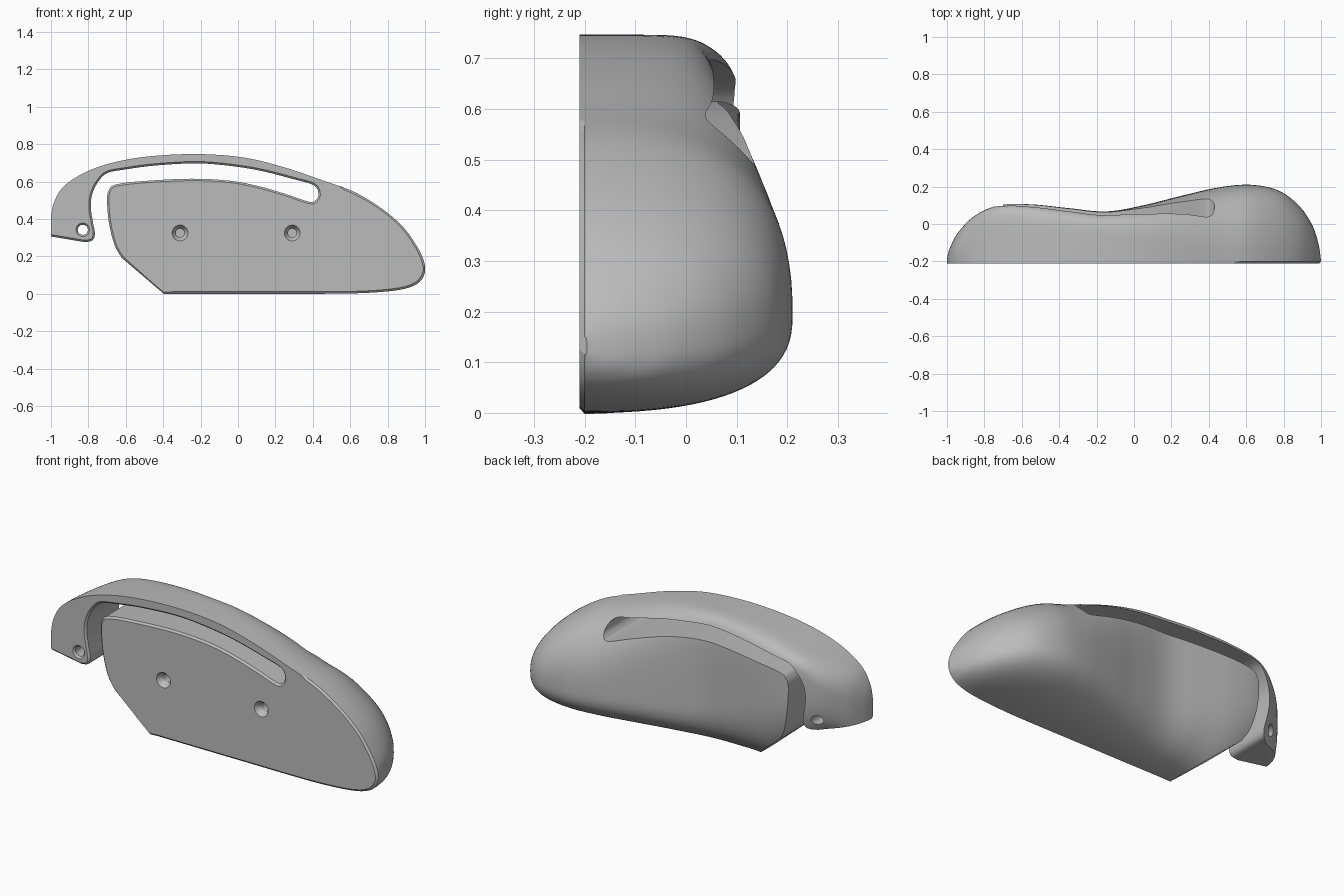
import bpy, bmesh
from math import pi, sin, cos, radians
from mathutils import Vector

FRONT, RIM = -0.21, -0.20      # flat front plane and start of the domed side

old = bpy.data.objects.get("Cube")
if old:
    bpy.data.objects.remove(old, do_unlink=True)

grey = bpy.data.materials.new("plain grey")
grey.use_nodes = True
grey.diffuse_color = (0.5, 0.5, 0.5, 1)
grey.node_tree.nodes["Principled BSDF"].inputs["Base Color"].default_value = (0.5, 0.5, 0.5, 1)


def smooth_rows(rows, steps):
    """Catmull-Rom interpolation through rows of numbers."""
    rows = [Vector(r) for r in rows]
    out = []
    for i in range(len(rows) - 1):
        p0, p1 = rows[max(i - 1, 0)], rows[i]
        p2, p3 = rows[i + 1], rows[min(i + 2, len(rows) - 1)]
        for k in range(steps):
            t = k / steps
            out.append(0.5 * (2 * p1 + (p2 - p0) * t
                              + (2 * p0 - 5 * p1 + 4 * p2 - p3) * t ** 2
                              + (3 * p1 - p0 - 3 * p2 + p3) * t ** 3))
    return out + [rows[-1]]


def loft(name, rings):
    """Closed solid through equal-length rings of points."""
    bm = bmesh.new()
    loops = [[bm.verts.new(p) for p in ring] for ring in rings]
    n = len(loops[0])
    for a, b in zip(loops, loops[1:]):
        for i in range(n):
            j = (i + 1) % n
            bm.faces.new((a[i], a[j], b[j], b[i]))
    bm.faces.new(loops[0])
    bm.faces.new(loops[-1])
    bmesh.ops.recalc_face_normals(bm, faces=bm.faces)
    mesh = bpy.data.meshes.new(name)
    bm.to_mesh(mesh)
    bm.free()
    obj = bpy.data.objects.new(name, mesh)
    bpy.context.collection.objects.link(obj)
    return obj


def offset_outline(pts, d):
    """Push a closed 2D outline outwards by d with mitred corners."""
    area = sum(a.cross(b) for a, b in zip(pts, pts[1:] + pts[:1]))
    side = 1 if area > 0 else -1
    out = []
    for i, p in enumerate(pts):
        e1 = (p - pts[i - 1]).normalized()
        e2 = (pts[(i + 1) % len(pts)] - p).normalized()
        n1, n2 = Vector((e1.y, -e1.x)), Vector((e2.y, -e2.x))
        out.append(p + side * d * (n1 + n2) / max(1 + n1.dot(n2), 0.4))
    return out


def round_cutter(name, x, z, profile):
    """Turned cutter along y from (y, radius) pairs."""
    return loft(name, [[(x + r * cos(k * pi / 16), y, z + r * sin(k * pi / 16))
                        for k in range(32)] for y, r in profile])


# Stations along x: x, bottom, top, back depth, widest height, top squareness
stations = [
    (-1.0, 0.2, 0.41, -0.185, 0.32, 2.3), (-0.985, 0.2, 0.485, -0.13, 0.37, 2.3),
    (-0.94, 0.2, 0.565, -0.045, 0.44, 2.5), (-0.85, 0.2, 0.632, 0.045, 0.5, 3.5),
    (-0.72, 0.1, 0.687, 0.1, 0.5, 7), (-0.55, 0, 0.725, 0.105, 0.42, 7),
    (-0.35, 0, 0.744, 0.085, 0.32, 7.5), (-0.15, 0, 0.745, 0.067, 0.25, 7.5),
    (0.05, 0, 0.725, 0.1, 0.22, 5), (0.25, 0, 0.675, 0.15, 0.21, 3.5),
    (0.45, 0, 0.607, 0.195, 0.2, 2.7), (0.62, 0.002, 0.545, 0.21, 0.19, 2.5),
    (0.77, 0.01, 0.455, 0.18, 0.18, 2.3), (0.88, 0.024, 0.36, 0.1, 0.16, 2.3),
    (0.95, 0.048, 0.265, 0, 0.15, 2.3), (0.985, 0.08, 0.2, -0.1, 0.14, 2.3),
    (1.0, 0.115, 0.15, -0.195, 0.13, 2.2),
]


def section(row):
    x, low, high, back, mid, square = row
    depth = back - RIM
    top_c = 0.011 if x > 0.55 else 0.0
    shift = 0.009 * max(x, 0) ** 8
    ring = [(x - shift, FRONT, low + 0.011)]
    steps = 24
    for k in range(steps + 1):                     # lower rounded quarter
        a = pi / 2 * (1 - k / steps)
        ring.append((x, RIM + depth * abs(cos(a)) ** 0.8,
                     mid - (mid - low) * sin(a) ** 0.8))
    for k in range(1, steps + 1):                  # upper, squarer quarter
        a = pi / 2 * k / steps
        ring.append((x, RIM + depth * abs(cos(a)) ** (2 / square),
                     mid + (high - mid) * sin(a) ** (2 / square)))
    ring.append((x - shift, FRONT, high - top_c))
    return ring


body = loft("domed_grip_body", [section(r) for r in smooth_rows(stations, 6)])
body.data.materials.append(grey)

# Slot between the arm and the body, open at the lower left
edge = [
    (-0.62, 0.19), (-0.66, 0.26), (-0.69, 0.38), (-0.7, 0.5), (-0.69, 0.555),
    (-0.65, 0.585), (-0.5, 0.603), (-0.25, 0.615), (-0.05, 0.605), (0.1, 0.578),
    (0.25, 0.535), (0.38, 0.492), (0.415, 0.5), (0.43, 0.535), (0.405, 0.58),
    (0.3, 0.612), (0.1, 0.662), (-0.1, 0.69), (-0.25, 0.697), (-0.45, 0.685),
    (-0.6, 0.665), (-0.7, 0.645), (-0.75, 0.595), (-0.78, 0.53), (-0.787, 0.46),
    (-0.775, 0.38), (-0.765, 0.32), (-0.78, 0.285), (-0.82, 0.276),
]
outline = smooth_rows(edge, 5) + [Vector(p) for p in
                                  ((-0.98, 0.303), (-1.1, 0.323), (-1.1, -0.1), (-0.28, -0.1))]
rings = []
for y, d in ((-0.222, 0.022), (RIM, 0.0), (0.4, 0.0)):
    rings.append([(p.x, y, p.y) for p in offset_outline(outline, d)])
cutters = [loft("slot_cutter", rings)]

# Pivot hole through the arm, two countersunk screw holes in the front
cutters.append(round_cutter("pivot_cutter", -0.83, 0.342,
                            ((-0.22, 0.046), (RIM, 0.027), (0.4, 0.027))))
for x in (-0.31, 0.29):
    cutters.append(round_cutter("screw_cutter", x, 0.325,
                                ((-0.24, 0.062), (-0.18, 0.023), (-0.1, 0.023))))

bpy.context.view_layer.objects.active = body
for cutter in cutters:
    cutter.hide_render = True
    mod = body.modifiers.new("cut", 'BOOLEAN')
    mod.operation, mod.solver, mod.object = 'DIFFERENCE', 'EXACT', cutter
    bpy.ops.object.modifier_apply(modifier=mod.name)
    bpy.data.objects.remove(cutter, do_unlink=True)

for obj in bpy.context.selected_objects:
    obj.select_set(False)
body.select_set(True)
bpy.ops.object.shade_smooth_by_angle(angle=radians(25))
